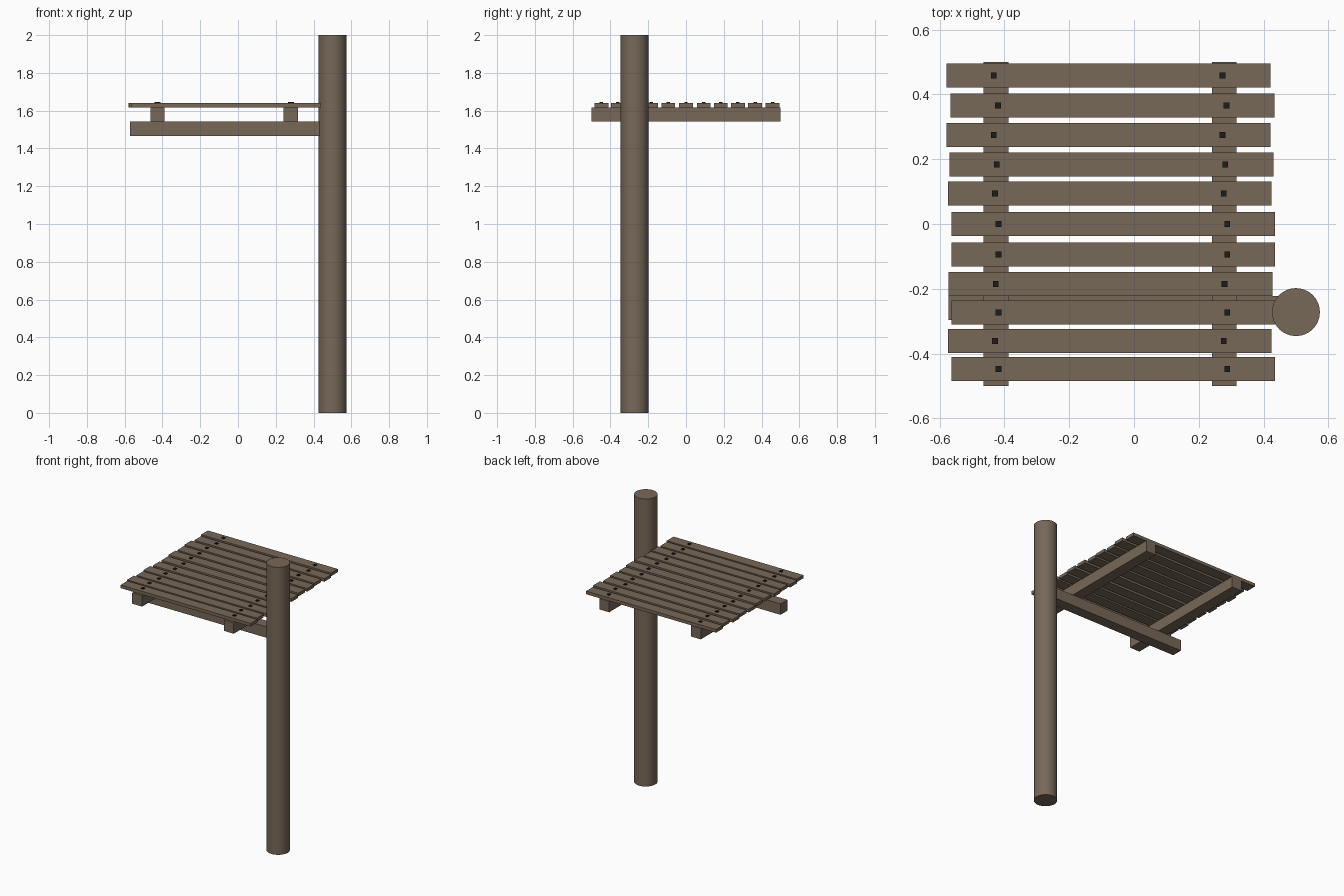
import bpy, math

if "Cube" in bpy.data.objects:
    bpy.data.objects.remove(bpy.data.objects["Cube"])


def material(name, rgb):
    m = bpy.data.materials.new(name)
    m.diffuse_color = (*rgb, 1)
    m.use_nodes = True
    m.node_tree.nodes["Principled BSDF"].inputs["Base Color"].default_value = m.diffuse_color
    return m


wood = material("weathered wood", (0.185, 0.138, 0.098))
iron = material("dark iron", (0.012, 0.012, 0.012))


def box(name, x, y, z, mat):
    """Box from (min, max) pairs on each axis."""
    bpy.ops.mesh.primitive_cube_add(size=1)
    ob = bpy.context.object
    ob.name = name
    for v in ob.data.vertices:
        v.co = [r[0] if c < 0 else r[1] for c, r in zip(v.co, (x, y, z))]
    ob.data.materials.append(mat)
    return ob


# Round post
bpy.ops.mesh.primitive_cylinder_add(vertices=32, radius=0.074, depth=2,
                                    location=(0.5, -0.272, 1))
post = bpy.context.object
post.name = "post"
post.data.materials.append(wood)
bpy.ops.object.shade_smooth_by_angle(angle=math.radians(40))

# Support arm, running into the post
box("support_arm", (-0.572, 0.45), (-0.297, -0.222), (1.466, 1.542), wood)

# Two joists resting on the arm
for name, x in (("left_joist", -0.426), ("right_joist", 0.279)):
    box(name, (x - 0.038, x + 0.038), (-0.5, 0.5), (1.542, 1.618), wood)

# Staggered planks (centre x, centre y), each with two nail heads
planks = [(-0.079, 0.459), (-0.066, 0.366), (-0.079, 0.275), (-0.070, 0.184),
          (-0.075, 0.094), (-0.064, 0.0), (-0.064, -0.094), (-0.073, -0.185),
          (-0.064, -0.273), (-0.075, -0.361), (-0.064, -0.448)]
for i, (px, py) in enumerate(planks, 1):
    box(f"plank_{i}", (px - 0.5, px + 0.5), (py - 0.037, py + 0.037),
        (1.618, 1.640), wood)
    for side, dx in (("left", -0.354), ("right", 0.352)):
        nx = px + dx
        box(f"{side}_nail_{i}", (nx - 0.009, nx + 0.009),
            (py - 0.009, py + 0.009), (1.630, 1.646), iron)
